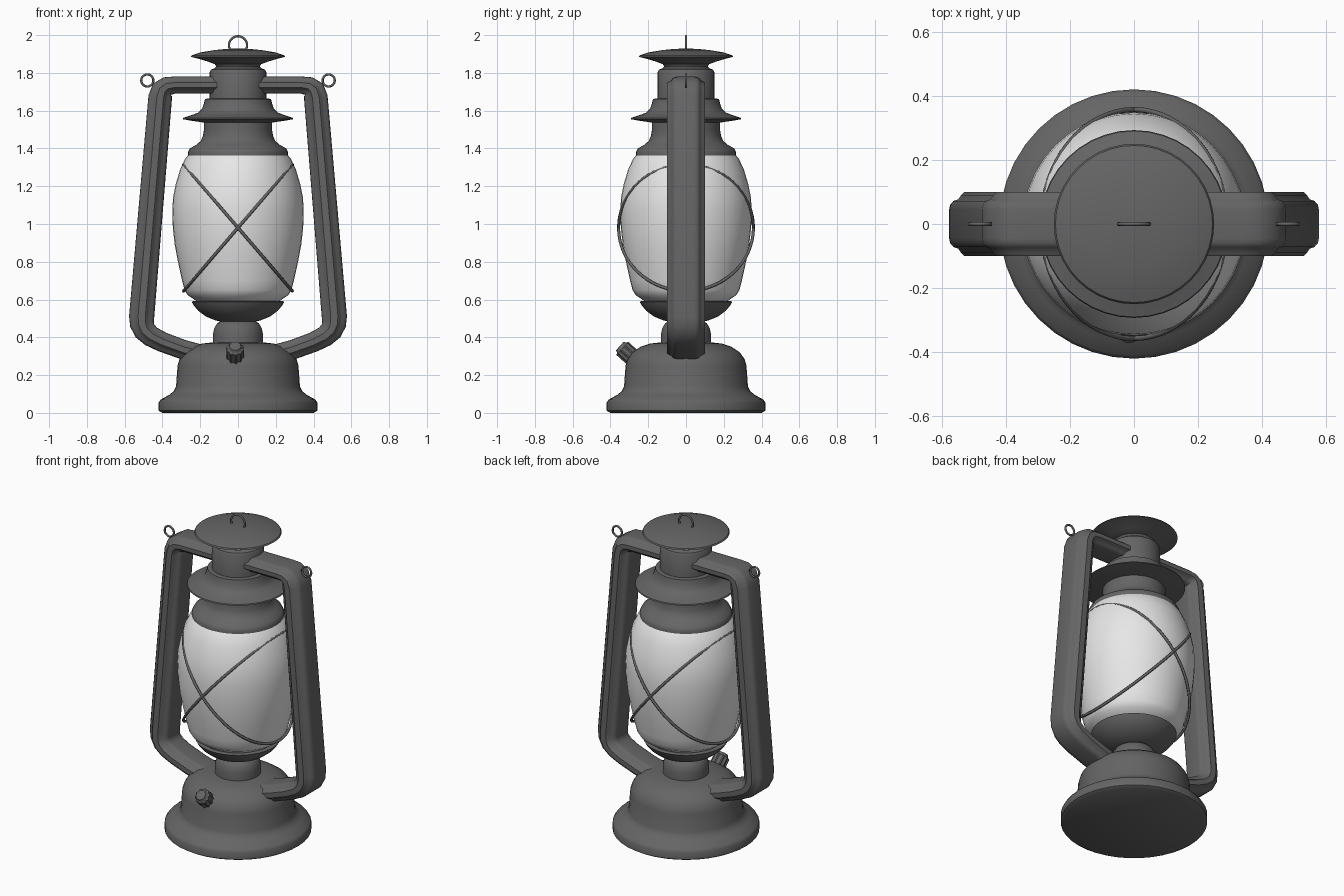
import bpy, bmesh
from math import sin, cos, pi, radians
from mathutils import Vector

cube = bpy.data.objects.get("Cube")
if cube:
    bpy.data.objects.remove(cube, do_unlink=True)


def material(name, value):
    m = bpy.data.materials.new(name)
    m.use_nodes = True
    color = (value, value, value, 1)
    m.diffuse_color = color
    m.node_tree.nodes["Principled BSDF"].inputs["Base Color"].default_value = color
    return m


METAL = material("dark grey metal", 0.13)
GLASS = material("frosted white glass", 0.8)


def finish(obj, mat, angle=35):
    obj.data.materials.clear()
    obj.data.materials.append(mat)
    bpy.ops.object.select_all(action='DESELECT')
    obj.select_set(True)
    bpy.context.view_layer.objects.active = obj
    bpy.ops.object.shade_smooth_by_angle(angle=radians(angle))
    return obj


def skin(name, rings, mat, angle=35):
    """Bridge a list of closed point loops and cap both ends."""
    bm = bmesh.new()
    loops = [[bm.verts.new(p) for p in ring] for ring in rings]
    n = len(loops[0])
    for a, b in zip(loops, loops[1:]):
        for i in range(n):
            j = (i + 1) % n
            bm.faces.new((a[i], a[j], b[j], b[i]))
    bm.faces.new(loops[0])
    bm.faces.new(loops[-1])
    bmesh.ops.recalc_face_normals(bm, faces=bm.faces)
    mesh = bpy.data.meshes.new(name)
    bm.to_mesh(mesh)
    bm.free()
    obj = bpy.data.objects.new(name, mesh)
    bpy.context.collection.objects.link(obj)
    return finish(obj, mat, angle)


def lathe(name, profile, mat, sides=40, angle=35):
    rings = [[(r * cos(2 * pi * i / sides), r * sin(2 * pi * i / sides), z)
              for i in range(sides)] for r, z in profile]
    return skin(name, rings, mat, angle)


def wire_ring(name, center, radius, thickness):
    bpy.ops.mesh.primitive_torus_add(
        location=center, rotation=(pi / 2, 0, 0), major_radius=radius,
        minor_radius=thickness, major_segments=32, minor_segments=8)
    obj = bpy.context.object
    obj.name = name
    return finish(obj, METAL, 60)


# Fuel tank and burner
lathe("fuel_tank", [(.40, 0), (.42, .012), (.42, .055), (.41, .07), (.365, .095),
                    (.34, .115), (.328, .14), (.32, .25), (.31, .285), (.285, .32),
                    (.24, .35), (.19, .367), (.12, .375)], METAL)
lathe("burner_neck", [(.132, .36), (.132, .42), (.125, .45), (.11, .475), (.09, .485), (.09, .51)], METAL)
lathe("burner_bowl", [(.07, .478), (.12, .49), (.17, .51), (.21, .54), (.235, .57),
                      (.245, .588), (.235, .592), (.22, .59)], METAL)

# Glass globe
lathe("glass_globe", [(.21, .585), (.235, .603), (.265, .622), (.283, .65), (.296, .70),
                      (.318, .80), (.335, .89), (.345, .98), (.348, 1.07), (.344, 1.14),
                      (.33, 1.21), (.306, 1.29), (.28, 1.345), (.26, 1.37)], GLASS)

# Upper hood, chimney and cap
lathe("globe_collar", [(.25, 1.355), (.265, 1.358), (.265, 1.38), (.255, 1.40), (.22, 1.42),
                       (.197, 1.44), (.186, 1.465), (.18, 1.50), (.18, 1.56)], METAL)
lathe("hood_brim", [(.17, 1.535), (.20, 1.54), (.25, 1.547), (.293, 1.555), (.29, 1.562),
                    (.25, 1.575), (.21, 1.59), (.19, 1.61), (.18, 1.64), (.175, 1.662),
                    (.15, 1.665)], METAL)
lathe("chimney", [(.15, 1.65), (.15, 1.805), (.143, 1.817), (.122, 1.825), (.116, 1.835),
                  (.125, 1.85), (.15, 1.868), (.16, 1.88)], METAL)
lathe("chimney_cap", [(.12, 1.845), (.16, 1.86), (.21, 1.875), (.25, 1.885), (.245, 1.893),
                      (.20, 1.908), (.13, 1.92), (.06, 1.927), (.01, 1.929)], METAL)

# Side air tubes: (x, z, thickness) along the path, swept with a stepped section
path = [(.06, 1.735, .72), (.34, 1.735, .72), (.375, 1.73, .8), (.40, 1.71, .95), (.412, 1.67, 1),
        (.51, .51, 1.06), (.508, .47, 1.02), (.493, .435, .95), (.46, .405, .88), (.40, .375, .84),
        (.29, .335, .82), (.18, .305, .82)]
quarter = [(.063, .045), (.06, .06), (.05, .072), (.036, .077), (.028, .09), (.018, .1)]
half = quarter + [(-u, v) for u, v in reversed(quarter)]
section = half + [(u, -v) for u, v in reversed(half)]
points = [Vector((x, 0, z)) for x, z, _ in path]
rings = []
for i, p in enumerate(points):
    before = (p - points[max(i - 1, 0)]).normalized()
    after = (points[min(i + 1, len(points) - 1)] - p).normalized()
    tangent = (before + after).normalized()
    normal = Vector((-tangent.z, 0, tangent.x))
    rings.append([p + normal * u * path[i][2] + Vector((0, v, 0)) for u, v in section])
tube = skin("side_air_tubes", rings, METAL, 40)
tube.modifiers.new("mirror", 'MIRROR').use_axis[0] = True

# Hanging loop and bail ears
wire_ring("top_loop", (0, 0, 1.946), .048, .006)
for side, x in (("left", .48), ("right", -.48)):
    wire_ring(side + "_bail_ear", (x, 0, 1.76), .032, .006)

# Crossed guard wires around the globe
for name, tilt in (("guard_wire_rising", 1), ("guard_wire_falling", -1)):
    curve = bpy.data.curves.new(name, 'CURVE')
    curve.dimensions = '3D'
    curve.bevel_depth = .008
    curve.bevel_resolution = 2
    spline = curve.splines.new('POLY')
    spline.points.add(63)
    spline.use_cyclic_u = True
    for i, pt in enumerate(spline.points):
        a = 2 * pi * i / 64
        pt.co = (.288 * cos(a), .357 * sin(a), .98 + tilt * .335 * cos(a), 1)
    wire = bpy.data.objects.new(name, curve)
    bpy.context.collection.objects.link(wire)
    bpy.ops.object.select_all(action='DESELECT')
    wire.select_set(True)
    bpy.context.view_layer.objects.active = wire
    bpy.ops.object.convert(target='MESH')
    finish(bpy.context.object, METAL, 60)

# Wick knob with a ridged grip, tilted up and forward
knob_profile = [(.02, -.07), (.02, -.035), (.042, -.035), (.042, .035), (.036, .042), (.03, .055)]
rings = []
for r, z in knob_profile:
    ridge = .005 if r > .04 else 0
    rings.append([((r + ridge * (i // 2 % 2)) * cos(pi * i / 20),
                   (r + ridge * (i // 2 % 2)) * sin(pi * i / 20), z) for i in range(40)])
knob = skin("wick_knob", rings, METAL, 25)
knob.location = (-.015, -.31, .317)
knob.rotation_euler = (radians(48), 0, 0)
